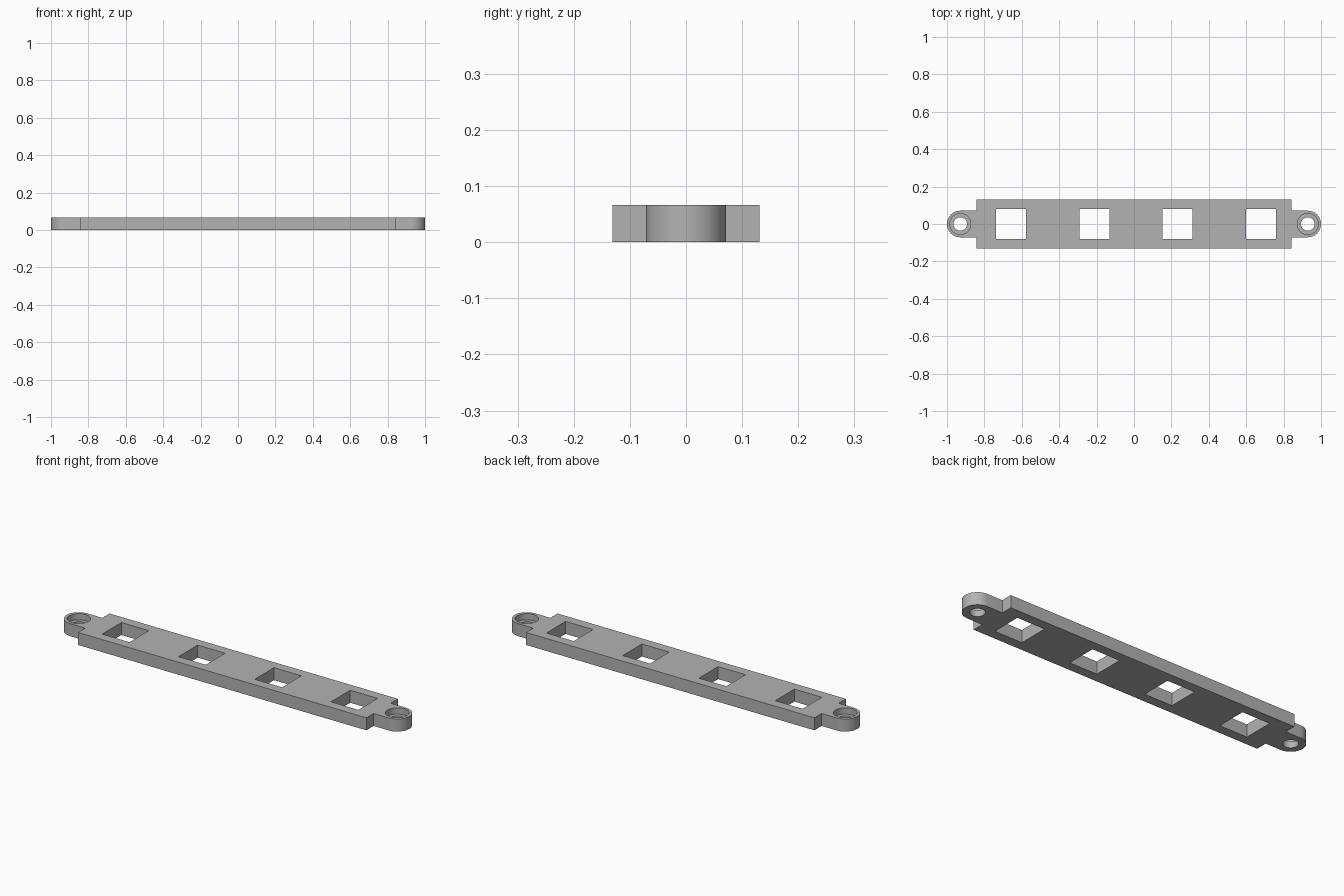
import bpy, bmesh, math
from mathutils import Matrix

if "Cube" in bpy.data.objects:
    bpy.data.objects.remove(bpy.data.objects["Cube"], do_unlink=True)

THICK = 0.066
BODY_X, BODY_Y = 0.841, 0.131
TAB_X, TAB_R = 0.929, 0.071
HOLE_R, BORE_R, BORE_DEPTH = 0.036, 0.056, 0.033
WINDOW, PITCH, SHIFT = 0.16, 0.445, 0.011

grey = bpy.data.materials.new("plain grey")
grey.use_nodes = True
colour = (0.45, 0.45, 0.45, 1)
grey.diffuse_color = colour
grey.node_tree.nodes["Principled BSDF"].inputs["Base Color"].default_value = colour


def make_object(name, bm):
    mesh = bpy.data.meshes.new(name)
    bm.to_mesh(mesh)
    bm.free()
    mesh.materials.append(grey)
    obj = bpy.data.objects.new(name, mesh)
    bpy.context.collection.objects.link(obj)
    return obj


def add_box(bm, x, size_x, size_y, z0, z1):
    place = Matrix.Translation((x, 0, (z0 + z1) / 2))
    bmesh.ops.create_cube(bm, size=1, matrix=place @ Matrix.Diagonal((size_x, size_y, z1 - z0, 1)))


def add_cylinder(bm, x, radius, z0, z1):
    bmesh.ops.create_cone(bm, cap_ends=True, segments=64, radius1=radius, radius2=radius,
                          depth=z1 - z0, matrix=Matrix.Translation((x, 0, (z0 + z1) / 2)))


# Bar outline with a rounded mounting tab at each end
half = [(BODY_X, -BODY_Y), (BODY_X, -TAB_R)]
for i in range(33):
    a = math.pi * (i / 32 - 0.5)
    half.append((TAB_X + TAB_R * math.cos(a), TAB_R * math.sin(a)))
half += [(BODY_X, TAB_R), (BODY_X, BODY_Y)]
outline = half + [(-x, -y) for x, y in half]

bm = bmesh.new()
base = bm.faces.new([bm.verts.new((x, y, 0)) for x, y in outline])
top = bmesh.ops.extrude_face_region(bm, geom=[base])["geom"]
bmesh.ops.translate(bm, vec=(0, 0, THICK), verts=[g for g in top if isinstance(g, bmesh.types.BMVert)])
bmesh.ops.recalc_face_normals(bm, faces=bm.faces)
bar = make_object("mounting_bar", bm)

# Square windows and through holes
through = bmesh.new()
for i in range(4):
    add_box(through, SHIFT + PITCH * (i - 1.5), WINDOW, WINDOW, -0.1, 0.2)
for side in (-1, 1):
    add_cylinder(through, side * TAB_X, HOLE_R, -0.1, 0.2)

# Screw head recesses
recess = bmesh.new()
for side in (-1, 1):
    add_cylinder(recess, side * TAB_X, BORE_R, THICK - BORE_DEPTH, 0.2)

cutters = [make_object("opening_cutter", through), make_object("recess_cutter", recess)]
for cutter in cutters:
    cutter.hide_render = True
    mod = bar.modifiers.new(cutter.name, "BOOLEAN")
    mod.operation = "DIFFERENCE"
    mod.solver = "EXACT"
    mod.object = cutter

# Bake the cuts, drop the cutters and smooth the round walls
bpy.ops.object.select_all(action="DESELECT")
bar.select_set(True)
bpy.context.view_layer.objects.active = bar
for cutter in cutters:
    bpy.ops.object.modifier_apply(modifier=cutter.name)
    bpy.data.objects.remove(cutter, do_unlink=True)
bpy.ops.object.shade_smooth_by_angle(angle=math.radians(30))
